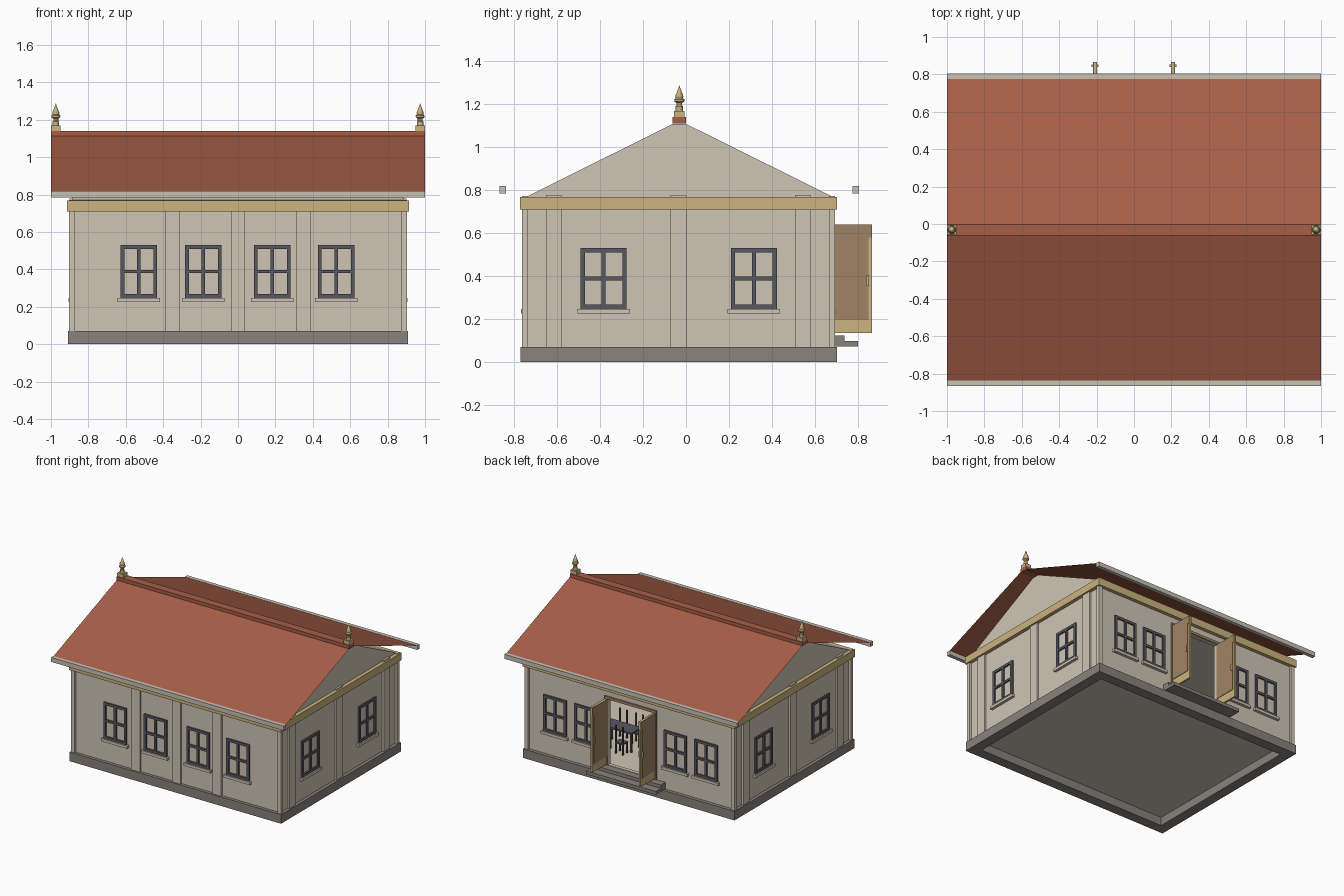
import bpy, bmesh, math
from mathutils import Matrix, Vector

if "Cube" in bpy.data.objects:
    bpy.data.objects.remove(bpy.data.objects["Cube"], do_unlink=True)


def material(name, r, g, b):
    lin = [((c / 255 + 0.055) / 1.055) ** 2.4 for c in (r, g, b)] + [1]
    m = bpy.data.materials.new(name)
    m.use_nodes = True
    m.diffuse_color = lin
    m.node_tree.nodes["Principled BSDF"].inputs["Base Color"].default_value = lin
    return m


CREAM = material("cream plaster", 207, 197, 181)
PALE = material("pale eave", 200, 194, 180)
TILE = material("red roof", 166, 94, 71)
GOLD = material("golden trim", 204, 179, 126)
STONE = material("grey stone", 136, 130, 125)
SLATE = material("dark slate", 86, 87, 97)
BROWN = material("brown door", 160, 132, 101)


def finish(name, bm, mat):
    me = bpy.data.meshes.new(name)
    bmesh.ops.recalc_face_normals(bm, faces=bm.faces)
    bm.to_mesh(me)
    bm.free()
    me.materials.append(mat)
    ob = bpy.data.objects.new(name, me)
    bpy.context.collection.objects.link(ob)
    return ob


def boxes(name, mat, *ranges):
    """One object from boxes given as (x0, x1, y0, y1, z0, z1)."""
    bm = bmesh.new()
    for x0, x1, y0, y1, z0, z1 in ranges:
        size = Matrix.Diagonal((x1 - x0, y1 - y0, z1 - z0, 1))
        mid = Vector((x0 + x1, y0 + y1, z0 + z1)) / 2
        bmesh.ops.create_cube(bm, size=1, matrix=Matrix.Translation(mid) @ size)
    return finish(name, bm, mat)


def ring(x, y0, y1, w, z0, z1):
    """Four boxes around a rectangle."""
    return [(-x, x, y0, y0 + w, z0, z1), (-x, x, y1 - w, y1, z0, z1),
            (-x, w - x, y0 + w, y1 - w, z0, z1), (x - w, x, y0 + w, y1 - w, z0, z1)]


WX, WF, WB = 0.885, -0.745, 0.675   # outer wall planes


def on_wall(side, u0, u1, d0, d1, z0, z1):
    """Box on a wall: u runs along it, d outwards."""
    return {"front": (u0, u1, WF - d1, WF - d0, z0, z1),
            "back": (u0, u1, WB + d0, WB + d1, z0, z1),
            "left": (WX + d0, WX + d1, u0, u1, z0, z1),
            "right": (-WX - d1, -WX - d0, u0, u1, z0, z1)}[side]


# Plinth, floor and walls with a doorway at the back
boxes("plinth", STONE, *ring(0.91, -0.77, 0.703, 0.08, 0, 0.07))
boxes("floor", CREAM, (-WX, WX, WF, WB, 0.065, 0.08))
T, DX, DZ = 0.03, 0.2, 0.64
boxes("walls", CREAM,
      (-WX, WX, WF, WF + T, 0.07, 0.77),
      (-WX, T - WX, WF + T, WB - T, 0.07, 0.77),
      (WX - T, WX, WF + T, WB - T, 0.07, 0.77),
      (-WX, -DX, WB - T, WB, 0.07, 0.77),
      (DX, WX, WB - T, WB, 0.07, 0.77),
      (-DX, DX, WB - T, WB, DZ, 0.77),
      (-DX, DX, WB - T, WB, 0.07, 0.125))

# Pilasters
pil = [on_wall("front", c - 0.037, c + 0.037, 0, 0.015, 0.07, 0.772)
       for c in (-0.35, 0, 0.35)]
for s in ("left", "right"):
    pil += [on_wall(s, c - 0.037, c + 0.037, 0, 0.015, 0.07, 0.778)
            for c in (-0.615, -0.035, 0.543)]
boxes("pilasters", CREAM, *pil)
boxes("corner_posts", CREAM,
      *[(min(a, b), max(a, b), y0, y1, 0.07, 0.772)
        for a, b in ((-0.903, -0.872), (0.872, 0.903))
        for y0, y1 in ((-0.763, -0.735), (0.665, 0.693))])

# Golden cornice and the gabled attic
boxes("cornice", GOLD, *ring(0.913, -0.773, 0.703, 0.045, 0.71, 0.768))
bm = bmesh.new()
section = [(-0.745, 0.768), (0.685, 0.768), (0.0, 1.108), (-0.062, 1.108)]
gable = bm.faces.new([bm.verts.new((-WX, y, z)) for y, z in section])
ext = bmesh.ops.extrude_face_region(bm, geom=[gable], use_keep_orig=True)
bmesh.ops.translate(bm, vec=(2 * WX, 0, 0),
                    verts=[v for v in ext["geom"] if isinstance(v, bmesh.types.BMVert)])
finish("gabled_attic", bm, CREAM)

# Thin roof slopes, ridge cap and eave boards
for name, y0, y1 in (("front_roof", -0.062, -0.84), ("back_roof", 0.0, 0.777)):
    bm = bmesh.new()
    pts = [(-1, y0, 1.113), (1, y0, 1.113), (1, y1, 0.818), (-1, y1, 0.818)]
    face = bm.faces.new([bm.verts.new(p) for p in pts])
    face.normal_update()
    flip = face.normal.z < 0
    ob = finish(name, bm, TILE)
    if (ob.data.polygons[0].normal.z < 0):
        ob.data.flip_normals()
boxes("ridge_cap", TILE, (-1, 1, -0.062, 0, 1.111, 1.14))
boxes("eave_boards", PALE, (-1, 1, -0.867, -0.838, 0.785, 0.82),
      (-1, 1, 0.775, 0.804, 0.785, 0.82))

# Turned finials at both ridge ends
profile = [(0.017, 1.165), (0.017, 1.19), (0.013, 1.195), (0.013, 1.205), (0.023, 1.212),
           (0.024, 1.222), (0.017, 1.228), (0.019, 1.236), (0.012, 1.255), (0, 1.287)]
for name, cx in (("left_finial", 0.974), ("right_finial", -0.974)):
    boxes(name + "_base", GOLD, (cx - 0.026, cx + 0.026, -0.056, -0.006, 1.138, 1.168))
    bm = bmesh.new()
    line = [bm.verts.new((cx + r, -0.031, z)) for r, z in profile]
    edges = [bm.edges.new(pair) for pair in zip(line, line[1:])]
    bmesh.ops.spin(bm, geom=line + edges, cent=(cx, -0.031, 0), axis=(0, 0, 1),
                   angle=math.tau, steps=12)
    bmesh.ops.remove_doubles(bm, verts=bm.verts, dist=0.0005)
    ob = finish(name, bm, GOLD)
    bpy.ops.object.select_all(action="DESELECT")
    ob.select_set(True)
    bpy.context.view_layer.objects.active = ob
    bpy.ops.object.shade_smooth_by_angle(angle=math.radians(35))


# Windows: frame, cross bars and sill
def window(side, number, c, h):
    z0, z1, w, d = 0.247, 0.53, 0.02, 0.012
    zm = (z0 + z1) / 2
    parts = [(c - h, c - h + w, z0, z1), (c + h - w, c + h, z0, z1),
             (c - h, c + h, z0, z0 + w), (c - h, c + h, z1 - w, z1),
             (c - 0.009, c + 0.009, z0, z1), (c - h, c + h, zm - 0.009, zm + 0.009)]
    boxes(f"{side}_window_{number}", SLATE,
          *[on_wall(side, a, b, 0, d, e, f) for a, b, e, f in parts])
    boxes(f"{side}_sill_{number}", CREAM,
          on_wall(side, c - h - 0.015, c + h + 0.015, 0, 0.022, 0.226, z0))


layout = {"front": (0.098, (-0.53, -0.185, 0.183, 0.525)),
          "back": (0.098, (-0.65, -0.385, 0.385, 0.65)),
          "left": (0.107, (-0.383, 0.316)),
          "right": (0.107, (-0.383, 0.316))}
for side, (half, centres) in layout.items():
    for i, c in enumerate(centres):
        window(side, i + 1, c, half)

# Door surround, open door leaves with panels and handles, and steps
boxes("door_surround", BROWN,
      *[on_wall("back", a, b, 0, 0.012, z, DZ + 0.02)
        for a, b, z in ((-0.225, -DX, 0.125), (DX, 0.225, 0.125), (-DX, DX, DZ))])
for name, s in (("left_door", 1), ("right_door", -1)):
    cx = s * 0.208
    boxes(name, GOLD, (cx - 0.007, cx + 0.007, 0.67, 0.866, 0.135, DZ))
    boxes(name + "_panels", BROWN,
          (cx - 0.011, cx + 0.011, 0.675, 0.85, 0.197, DZ),
          (cx - 0.011, cx + 0.011, 0.85, 0.866, 0.58, DZ))
    boxes(name + "_handle", GOLD, (cx - 0.018, cx + 0.018, 0.84, 0.852, 0.355, 0.405))
boxes("steps", STONE, (-0.3, 0.3, 0.68, 0.8, 0.073, 0.099),
      (-0.3, 0.3, 0.68, 0.737, 0.099, 0.125))

# Table and chairs inside
tx, ty = 0.36, 0.28
boxes("table", SLATE, (tx - 0.13, tx + 0.13, ty - 0.06, ty + 0.06, 0.22, 0.235),
      *[(tx + a - 0.007, tx + a + 0.007, ty + b - 0.007, ty + b + 0.007, 0.08, 0.22)
        for a in (-0.12, 0.12) for b in (-0.05, 0.05)])
chairs = []
for cx in (tx - 0.07, tx + 0.07):
    for s in (-1, 1):
        cy = ty + s * 0.1
        chairs.append((cx - 0.035, cx + 0.035, cy - 0.03, cy + 0.03, 0.16, 0.17))
        for a in (-0.03, 0.03):
            for b, top in ((-0.025 * s, 0.16), (0.025 * s, 0.3)):
                chairs.append((cx + a - 0.005, cx + a + 0.005,
                               cy + b - 0.005, cy + b + 0.005, 0.08, top))
boxes("chairs", SLATE, *chairs)
